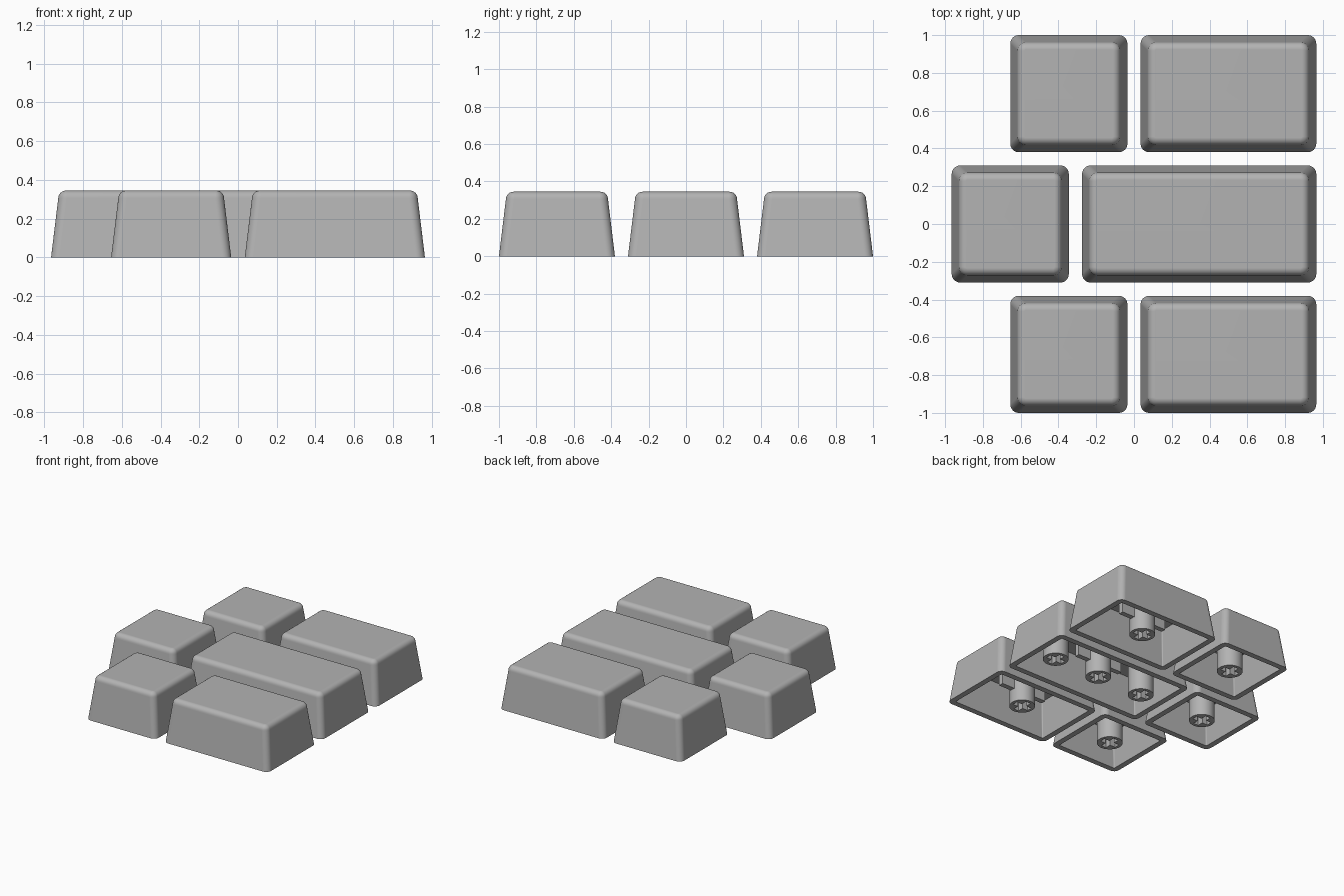
import bpy, bmesh
from math import sin, cos, pi, radians

cube = bpy.data.objects.get("Cube")
if cube:
    bpy.data.objects.remove(cube, do_unlink=True)

grey = bpy.data.materials.new("keycap grey")
grey.use_nodes = True
colour = (0.45, 0.45, 0.45, 1)
grey.diffuse_color = colour
grey.node_tree.nodes["Principled BSDF"].inputs["Base Color"].default_value = colour

UNIT, HEIGHT, CEILING = 0.62, 0.345, 0.28
DRAFT, FILLET, CORNER, WALL = 0.037, 0.04, 0.045, 0.045
STEPS = 6


def finish(bm, name, x, y):
    """Turn a bmesh into a smooth-shaded object placed on the ground."""
    bmesh.ops.recalc_face_normals(bm, faces=bm.faces[:])
    mesh = bpy.data.meshes.new(name)
    bm.to_mesh(mesh)
    bm.free()
    mesh.materials.append(grey)
    obj = bpy.data.objects.new(name, mesh)
    obj.location = (x, y, 0)
    bpy.context.collection.objects.link(obj)
    bpy.ops.object.select_all(action="DESELECT")
    obj.select_set(True)
    bpy.context.view_layer.objects.active = obj
    bpy.ops.object.shade_smooth_by_angle(angle=radians(35))
    weighted = obj.modifiers.new("clean flat faces", "WEIGHTED_NORMAL")
    weighted.keep_sharp = True
    return obj


def rounded_ring(bm, width, depth, radius, z):
    """Ring of vertices around a rounded rectangle."""
    ring = []
    for corner, (sx, sy) in enumerate([(1, 1), (-1, 1), (-1, -1), (1, -1)]):
        for i in range(STEPS + 1):
            a = (corner + i / STEPS) * pi / 2
            ring.append(bm.verts.new((sx * (width / 2 - radius) + radius * cos(a),
                                      sy * (depth / 2 - radius) + radius * sin(a), z)))
    return ring


def bridge(bm, a, b):
    n = len(a)
    for i in range(n):
        j = (i + 1) % n
        bm.faces.new((a[i], a[j], b[j], b[i]))


def add_shell(name, x, y, width):
    """Hollow tapered cap: inner ceiling, inner wall, rim, outer wall, rounded top."""
    bm = bmesh.new()
    profile = [(WALL + DRAFT, CEILING, 0.008), (WALL, 0, 0.008), (0, 0, CORNER)]
    for i in range(STEPS + 1):
        a = i / STEPS * pi / 2
        shrink = FILLET * (1 - cos(a))
        profile.append((DRAFT + shrink, HEIGHT - FILLET + FILLET * sin(a), CORNER - shrink))
    rings = [rounded_ring(bm, width - 2 * inset, UNIT - 2 * inset, r, z)
             for inset, z, r in profile]
    for a, b in zip(rings, rings[1:]):
        bridge(bm, a, b)
    bm.faces.new(rings[0])
    bm.faces.new(rings[-1])
    finish(bm, name, x, y)


def add_stem(name, x, y):
    """Round post with a cross-shaped socket in its lower end."""
    bm = bmesh.new()
    radius, arm, slot, socket = 0.095, 0.07, 0.022, 0.13
    angles = [2 * pi * i / 32 for i in range(32)]
    low, high = [[bm.verts.new((radius * cos(a), radius * sin(a), z)) for a in angles]
                 for z in (0, CEILING + 0.01)]
    bridge(bm, low, high)
    # Cross outline, one quarter turned four times
    cross = []
    for turn in range(4):
        c, s = round(cos(turn * pi / 2)), round(sin(turn * pi / 2))
        for px, py in [(arm, -slot), (arm, slot), (slot, slot)]:
            cross.append((px * c - py * s, px * s + py * c))
    mouth, floor = [[bm.verts.new((px, py, z)) for px, py in cross] for z in (0, socket)]
    bridge(bm, mouth, floor)
    bm.faces.new(floor)
    rim = [bm.edges.get((ring[i - 1], ring[i])) for ring in (low, mouth)
           for i in range(len(ring))]
    bmesh.ops.triangle_fill(bm, edges=rim, use_beauty=True)
    finish(bm, name, x, y)


def add_rib(name, x, y):
    """Thin upright rib between the post and the ceiling."""
    bm = bmesh.new()
    bmesh.ops.create_cube(bm, size=1)
    bottom, top = 0.11, CEILING + 0.01
    for v in bm.verts:
        v.co = (v.co.x * 0.12, v.co.y * 0.04, bottom + (v.co.z + 0.5) * (top - bottom))
    finish(bm, name, x, y)


# Caps: name, centre x, centre y, width in units, post offsets
ROW = 0.69
caps = [("back_small_cap", -0.345, ROW, 1, [0]),
        ("back_wide_cap", 0.5, ROW, 1.5, [0]),
        ("middle_small_cap", -0.655, 0, 1, [0]),
        ("middle_long_cap", 0.345, 0, 2, [-0.41, 0, 0.41]),
        ("front_small_cap", -0.345, -ROW, 1, [0]),
        ("front_wide_cap", 0.5, -ROW, 1.5, [0])]

for name, x, y, units, posts in caps:
    add_shell(name, x, y, units * UNIT)
    for i, offset in enumerate(posts):
        add_stem(f"{name}_post_{i + 1}", x + offset, y)
    if units > 1:
        for side, label in ((-1, "right"), (1, "left")):
            add_rib(f"{name}_{label}_rib", x + side * 0.145, y)
